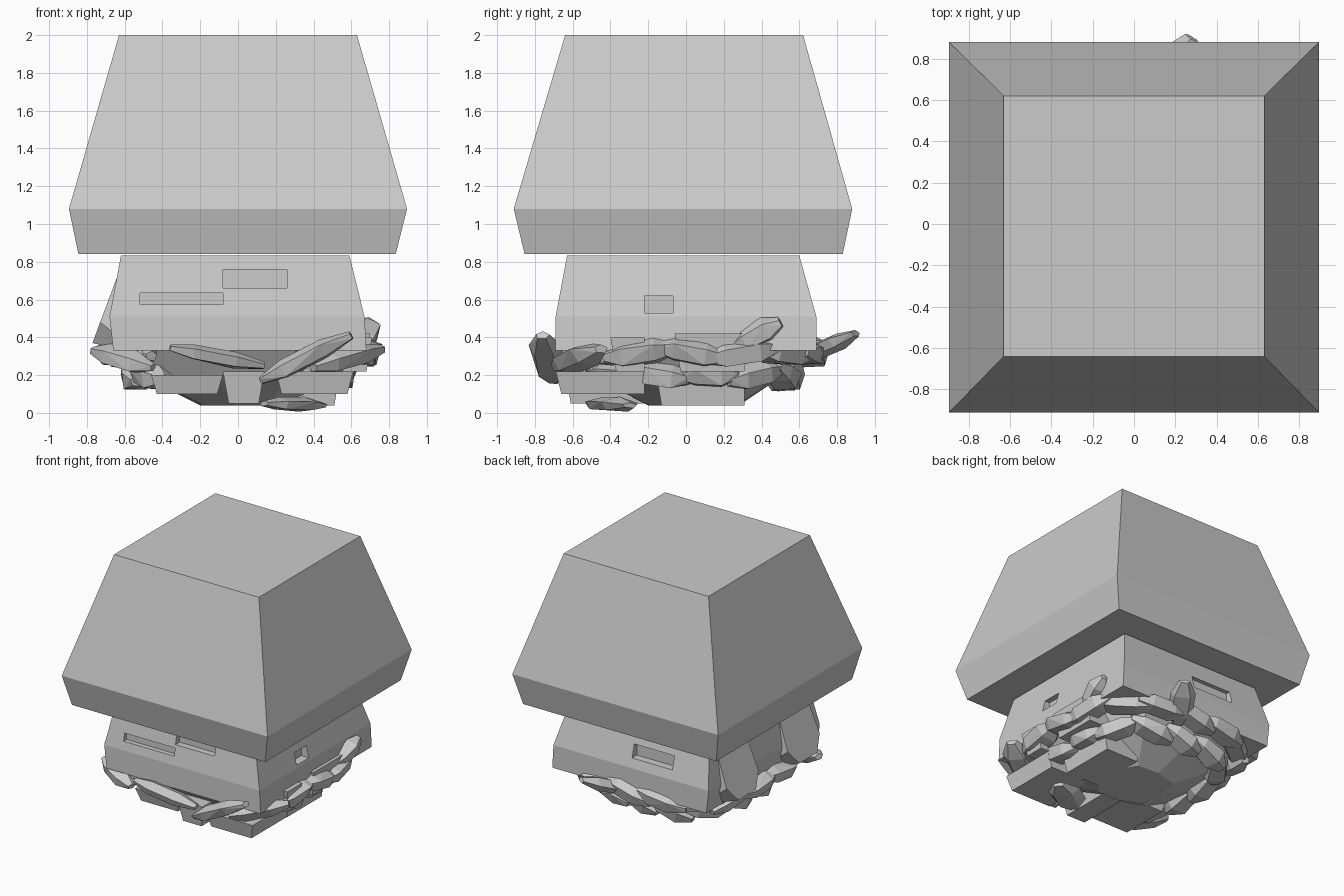
import bpy, bmesh, random
from math import cos, sin, tau
from mathutils import Vector

if "Cube" in bpy.data.objects:
    bpy.data.objects.remove(bpy.data.objects["Cube"])

random.seed(7)


def to_object(bm, name):
    bmesh.ops.recalc_face_normals(bm, faces=bm.faces[:])
    mesh = bpy.data.meshes.new(name)
    bm.to_mesh(mesh)
    bm.free()
    obj = bpy.data.objects.new(name, mesh)
    bpy.context.collection.objects.link(obj)
    return obj


def loft(name, rings):
    """Stack of rectangles (x0, x1, y0, y1, z) joined into a closed solid."""
    bm = bmesh.new()
    loops = [[bm.verts.new(p) for p in ((x0, y0, z), (x1, y0, z), (x1, y1, z), (x0, y1, z))]
             for x0, x1, y0, y1, z in rings]
    for a, b in zip(loops, loops[1:]):
        for i in range(4):
            j = (i + 1) % 4
            bm.faces.new((a[i], a[j], b[j], b[i]))
    bm.faces.new(loops[0][::-1])
    bm.faces.new(loops[-1])
    return to_object(bm, name)


def hull(name, points):
    bm = bmesh.new()
    for p in points:
        bm.verts.new(p)
    bmesh.ops.convex_hull(bm, input=bm.verts[:])
    loose = [v for v in bm.verts if not v.link_faces]
    bmesh.ops.delete(bm, geom=loose, context='VERTS')
    bmesh.ops.dissolve_limit(bm, angle_limit=0.03, verts=bm.verts[:], edges=bm.edges[:])
    return to_object(bm, name)


def rock(name, a, b, width, height):
    """Faceted shard from a to b with tapered ends."""
    a, b = Vector(a), Vector(b)
    d = (b - a).normalized()
    side = d.cross(Vector((0, 0, 1))).normalized()
    up = side.cross(d)
    pts = []
    for t, s in ((0, .4), (.25, .95), (.7, 1), (1, .4)):
        for k in range(5):
            ang = tau * k / 5 + .4
            r = s * random.uniform(.85, 1.1) / 2
            pts.append(a.lerp(b, t) + side * cos(ang) * r * width + up * sin(ang) * r * height)
    return hull(name, pts)


def rounded_square(angle, half, z):
    """Point on a square outline with softened corners."""
    c, s = cos(angle), sin(angle)
    r = half / (abs(c) ** 4 + abs(s) ** 4) ** .25
    return Vector((r * c, r * s, z))


# Tapered cap with a flared rim
loft("cap", [(-.845, .835, -.855, .83, .842), (-.895, .895, -.912, .88, 1.08),
             (-.63, .63, -.64, .62, 2.0)])

# Stem under the cap, with shallow niches cut in its sides
stem = loft("stem", [(-.66, .68, -.69, .69, .33), (-.68, .67, -.69, .69, .51),
                     (-.62, .59, -.63, .60, .832)])
niches = [("front", -.08, .26, -.8, -.61, .66, .76), ("band", -.52, -.08, -.8, -.64, .575, .635),
          ("right", .6, .8, -.22, -.07, .53, .62), ("back", -.35, .0, .61, .8, .58, .68)]
cutters = []
for label, x0, x1, y0, y1, z0, z1 in niches:
    cutter = loft("niche_cutter_" + label, [(x0, x1, y0, y1, z0), (x0, x1, y0, y1, z1)])
    cutter.hide_render = True
    mod = stem.modifiers.new("niche_" + label, 'BOOLEAN')
    mod.operation = 'DIFFERENCE'
    mod.solver = 'EXACT'
    mod.object = cutter
    cutters.append(cutter)
graph = bpy.context.evaluated_depsgraph_get()
graph.update()
cut_mesh = bpy.data.meshes.new_from_object(stem.evaluated_get(graph))
stem.modifiers.clear()
stem.data = cut_mesh
for cutter in cutters:
    bpy.data.objects.remove(cutter)

# Angular lumps on the left face of the stem
for label, y, width in (("front", -.42, .22), ("back", .34, .22)):
    hull(f"left_lump_{label}",
         [(x, y + k * width * w, z) for k in (-1, 1)
          for x, w, z in ((-.61, .8, .8), (-.73, .9, .48), (-.77, .5, .37), (-.5, 1, .3))])

# Solid heart of the broken base, narrowing downwards
heart = [rounded_square(tau * k / 9 + .3, half, z) + Vector((shift, shift, 0))
         for half, z, shift in ((.62, .35, 0), (.52, .2, 0), (.24, .04, .04)) for k in range(9)]
hull("base_core", heart)

# Stepped blocks: x0, x1, y0, y1, z0, z1
blocks = [(-.46, -.08, -.62, -.2, .10, .20), (-.08, .14, -.64, -.15, .05, .22),
          (.2, .61, -.69, -.22, .10, .22), (.2, .54, -.16, .31, .04, .22),
          (.4, .71, -.40, -.22, .22, .40), (.4, .70, -.06, .31, .22, .42)]
for i, (x0, x1, y0, y1, z0, z1) in enumerate(blocks):
    loft(f"base_block_{i}", [(x0 + .03, x1 - .03, y0 + .03, y1, z0), (x0, x1, y0, y1, z1)])

# Prominent shards: start, end, width, height
shards = [
    ((-.36, -.76, .345), (.14, -.72, .25), .18, .10),
    ((.12, -.70, .17), (.60, -.76, .41), .20, .12),
    ((.40, -.68, .24), (.76, -.45, .34), .22, .13),
    ((-.77, -.55, .33), (-.45, -.68, .24), .18, .12),
    ((.14, -.50, .05), (.45, -.30, .04), .24, .08),
    ((.66, .25, .35), (.70, .50, .48), .14, .14),
    ((.08, .58, .28), (.28, .90, .42), .22, .10),
]
for i, (a, b, w, h) in enumerate(shards):
    rock(f"base_shard_{i}", a, b, w, h)

# Rubble rings around the sides and back, leaving the front to the shards above
for ring, (half, z, count) in enumerate(((.67, .32, 13), (.54, .20, 11))):
    for k in range(count):
        angle = -.9 + (tau * .78) * (k + .5) / count
        tilt = random.uniform(-.06, .06)
        rock(f"rubble_{ring}_{k}", rounded_square(angle - .27, half, z - tilt),
             rounded_square(angle + .27, half, z + tilt), .2, .15)
